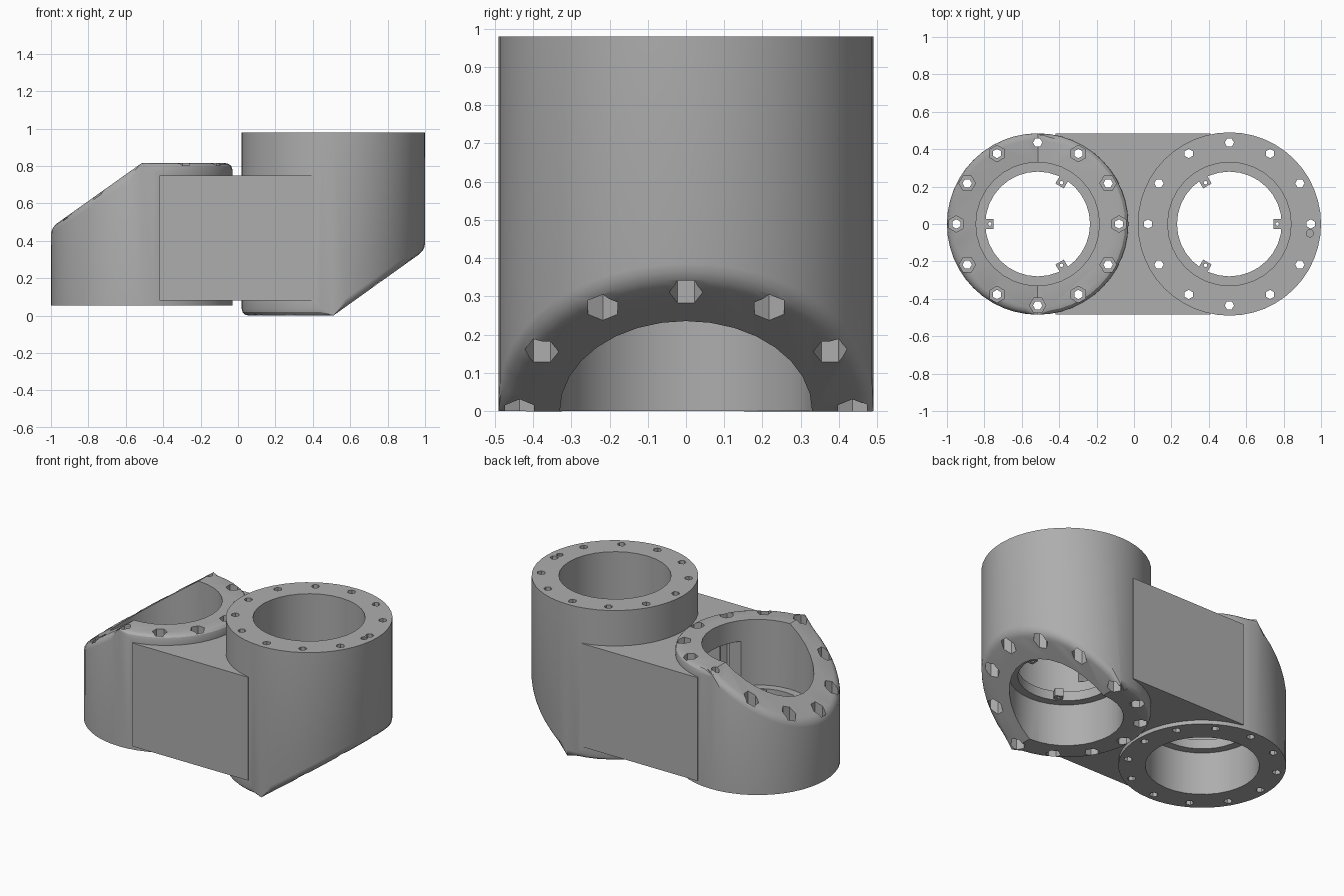
import bpy, bmesh, math
from mathutils import Vector, Matrix

if "Cube" in bpy.data.objects:
    bpy.data.objects.remove(bpy.data.objects["Cube"])

grey = bpy.data.materials.new("plain grey")
grey.use_nodes = True
colour = (0.42, 0.42, 0.42, 1)
grey.diffuse_color = colour
grey.node_tree.nodes["Principled BSDF"].inputs["Base Color"].default_value = colour


def finish(bm, name):
    bmesh.ops.recalc_face_normals(bm, faces=bm.faces)
    me = bpy.data.meshes.new(name)
    bm.to_mesh(me)
    bm.free()
    me.materials.append(grey)
    ob = bpy.data.objects.new(name, me)
    bpy.context.collection.objects.link(ob)
    return ob


def add_cylinder(bm, x, y, r, z0, z1, sides, turn=0.0):
    m = Matrix.Translation((x, y, (z0 + z1) / 2)) @ Matrix.Rotation(turn, 4, "Z")
    bmesh.ops.create_cone(bm, cap_ends=True, segments=sides, radius1=r, radius2=r,
                          depth=z1 - z0, matrix=m)


def cylinder(name, *args):
    bm = bmesh.new()
    add_cylinder(bm, *args)
    return finish(bm, name)


def box(name, lo, hi, centre=(0, 0), turn=0.0):
    bm = bmesh.new()
    lo, hi = Vector(lo), Vector(hi)
    m = Matrix.Translation((*centre, 0)) @ Matrix.Rotation(turn, 4, "Z")
    bmesh.ops.create_cube(bm, size=1, matrix=m @ Matrix.Translation((lo + hi) / 2)
                          @ Matrix.Diagonal((*(hi - lo), 1)))
    return finish(bm, name)


def combine(target, tool, operation):
    mod = target.modifiers.new("shape", "BOOLEAN")
    mod.operation, mod.object, mod.solver = operation, tool, "EXACT"
    bpy.context.view_layer.objects.active = target
    bpy.ops.object.modifier_apply(modifier=mod.name)
    bpy.data.objects.remove(tool)


def sliced_tube(name, x, r, z0, z1, point, normal, end):
    """Round housing cut by a slope, with a rounded rim on the cut end."""
    bm = bmesh.new()
    add_cylinder(bm, x, 0, r, z0, z1, 48)
    normal = Vector(normal).normalized()
    cut = bmesh.ops.bisect_plane(bm, geom=bm.verts[:] + bm.edges[:] + bm.faces[:],
                                 plane_co=point, plane_no=normal, clear_outer=True)
    bmesh.ops.contextual_create(bm, geom=[g for g in cut["geom_cut"]
                                          if isinstance(g, bmesh.types.BMEdge)])
    bmesh.ops.recalc_face_normals(bm, faces=bm.faces)
    caps = [f for f in bm.faces if f.normal.dot(normal) > 0.99 or f.normal.z * end > 0.99]
    rim = [e for e in bm.edges if sum(f in caps for f in e.link_faces) == 1]
    bmesh.ops.bevel(bm, geom=rim, offset=0.04, segments=3, profile=0.5,
                    affect="EDGES", clamp_overlap=True)
    return finish(bm, name)


# Two housings facing opposite ways, joined by a flat-sided link
short = sliced_tube("gear_housing", -0.515, 0.485, 0.055, 0.815,
                    (-0.515, 0, 0.815), (-0.345, 0, 0.485), 1)
tall = sliced_tube("tall_housing", 0.51, 0.49, 0, 0.98,
                   (0.51, 0, 0), (0.35, 0, -0.49), -1)
body = short
combine(body, box("link", (-0.42, -0.4835, 0.08), (0.41, 0.4835, 0.75)), "UNION")
combine(body, tall, "UNION")

# Per housing: centre, ledge bottom and top, direction of the sloped end
housings = ((-0.515, 0.33, 0.39, 1), (0.51, 0.27, 0.33, -1))

# Bores that leave a narrow ledge inside
for x, low, high, end in housings:
    combine(body, cylinder("lower_bore", x, 0, 0.33, -0.2, low, 32), "DIFFERENCE")
    combine(body, cylinder("upper_bore", x, 0, 0.33, high, 1.2, 32), "DIFFERENCE")
    combine(body, cylinder("ledge_hole", x, 0, 0.28, low - 0.1, high + 0.1, 32), "DIFFERENCE")

# Passage between the bores
combine(body, box("passage", (-0.4, -0.2, 0.42), (0.4, 0.2, 0.68)), "DIFFERENCE")

# Bolt circles: narrow through holes with wide pockets on the sloped end
for x, low, high, end in housings:
    bolts, pockets = bmesh.new(), bmesh.new()
    for i in range(12):
        a = math.radians(30 * i)
        px, py = x + 0.435 * math.cos(a), 0.435 * math.sin(a)
        add_cylinder(bolts, px, py, 0.025, -0.2, 1.2, 6, a)
        z0, z1 = (0.36, 1.2) if end > 0 else (-0.2, 0.4)
        add_cylinder(pockets, px, py, 0.044, z0, z1, 6, a)
    combine(body, finish(pockets, "pockets"), "DIFFERENCE")
    combine(body, finish(bolts, "bolts"), "DIFFERENCE")

# Small pin hole in the tall rim
combine(body, cylinder("pin_hole", 0.94, -0.05, 0.02, 0.9, 1.2, 10), "DIFFERENCE")

# Three drilled tabs on each ledge
for x, low, high, end in housings:
    for i in range(3):
        a = math.radians(120 * i + (180 if end > 0 else 0))
        tab = box("ledge_tab", (0.235, -0.026, low + 0.005), (0.3, 0.026, high - 0.005), (x, 0), a)
        combine(tab, cylinder("tab_hole", x + 0.255 * math.cos(a), 0.255 * math.sin(a),
                              0.01, -0.2, 1.2, 8), "DIFFERENCE")

body.name = "twin_gear_housing"
bpy.ops.object.select_all(action="DESELECT")
body.select_set(True)
bpy.context.view_layer.objects.active = body
bpy.ops.object.shade_smooth_by_angle(angle=math.radians(28))
